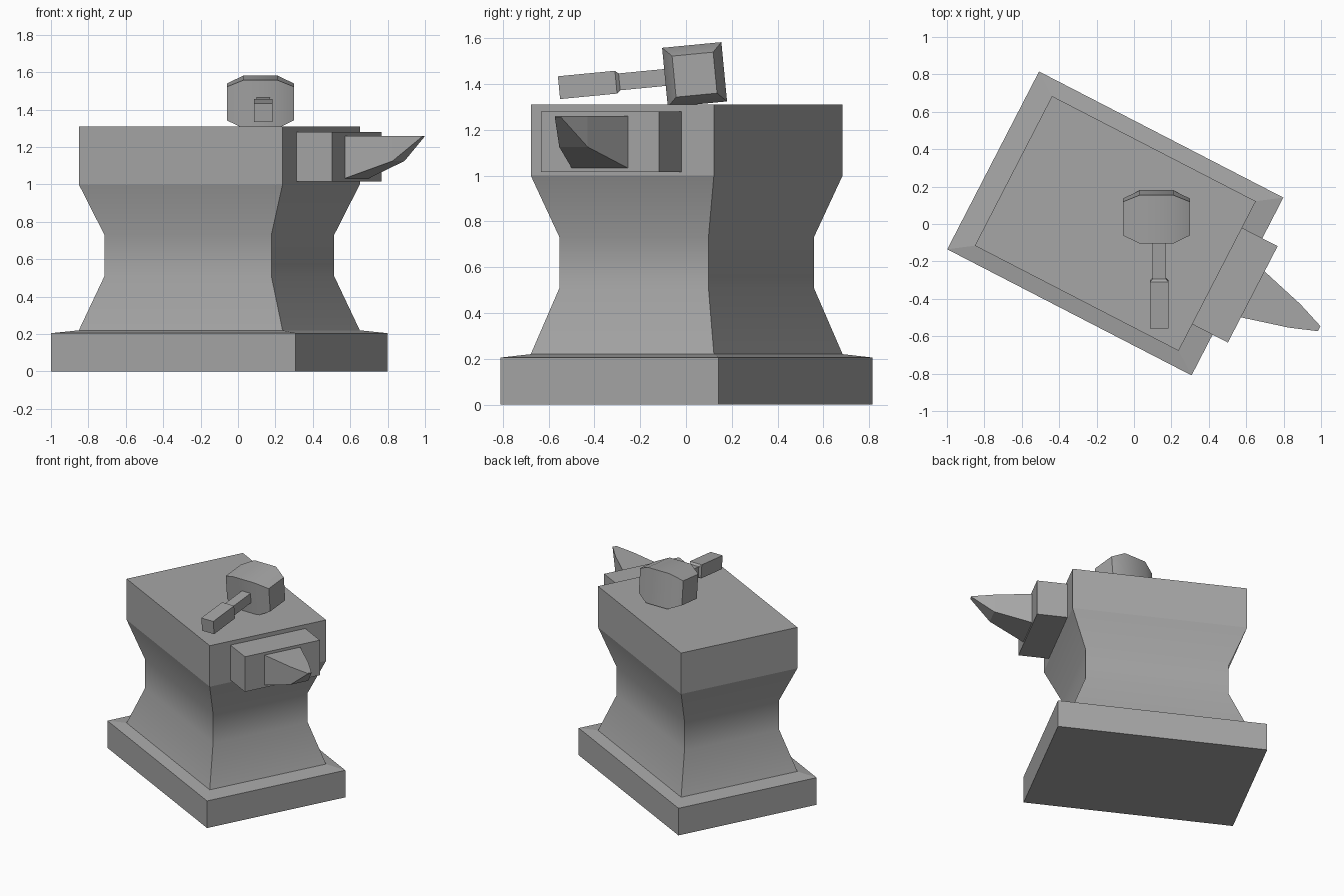
import bpy, bmesh, math
from mathutils import Matrix, Vector

cube = bpy.data.objects.get("Cube")
if cube:
    bpy.data.objects.remove(cube, do_unlink=True)

iron = bpy.data.materials.new("iron grey")
iron.use_nodes = True
colour = (0.38, 0.38, 0.38, 1)
iron.diffuse_color = colour
iron.node_tree.nodes["Principled BSDF"].inputs["Base Color"].default_value = colour

# Maps (distance along axis, width, height) to a local point
AXES = {
    "X": lambda t, a, b: Vector((t, a, b)),
    "Y": lambda t, a, b: Vector((a, t, b)),
    "Z": lambda t, a, b: Vector((a, b, t)),
}


def loft(name, axis, rings, matrix, caps=(True, True), smooth=False):
    """Rectangular rings (position, half width, low, high) skinned along an axis."""
    bm = bmesh.new()
    place = AXES[axis]
    loops = []
    for t, w, lo, hi in rings:
        corners = ((-w, lo), (w, lo), (w, hi), (-w, hi))
        loops.append([bm.verts.new(place(t, a, b)) for a, b in corners])
    for low, high in zip(loops, loops[1:]):
        for i in range(4):
            j = (i + 1) % 4
            bm.faces.new((low[i], low[j], high[j], high[i]))
    if caps[0]:
        bm.faces.new(loops[0][::-1])
    if caps[1]:
        bm.faces.new(loops[-1])
    # The Y axis mapping mirrors the winding
    if axis == "Y":
        bmesh.ops.reverse_faces(bm, faces=bm.faces[:])
    mesh = bpy.data.meshes.new(name)
    bm.to_mesh(mesh)
    bm.free()
    mesh.materials.append(iron)
    obj = bpy.data.objects.new(name, mesh)
    bpy.context.collection.objects.link(obj)
    obj.matrix_world = matrix
    if smooth:
        bpy.ops.object.select_all(action="DESELECT")
        obj.select_set(True)
        bpy.context.view_layer.objects.active = obj
        bpy.ops.object.shade_smooth_by_angle(angle=math.radians(35))
    return obj


def centred(t, w, h):
    return (t, w, -h, h)


# Anvil, turned on its stand
anvil = Matrix.Translation((-0.1, 0.003, 0)) @ Matrix.Rotation(math.radians(-27.3), 4, "Z")
foot, body, waist = (0.735, 0.535), (0.613, 0.45), (0.502, 0.366)

loft("anvil_base", "Z",
     [centred(0, *foot), centred(0.205, *foot), centred(0.22, *body)],
     anvil, caps=(True, False))
loft("anvil_waist", "Z",
     [centred(0.22, *body), centred(0.51, *waist), centred(0.73, *waist), centred(1.0, *body)],
     anvil, caps=(False, False), smooth=True)
loft("anvil_top", "Z", [centred(1.0, *body), centred(1.31, *body)],
     anvil, caps=(False, True))
loft("horn_block", "X", [(0.6, 0.29, 1.015, 1.28), (0.827, 0.29, 1.015, 1.28)], anvil)
loft("horn", "X",
     [(0.82, 0.14, 1.03, 1.26), (1.078, 0.07, 1.125, 1.26), (1.227, 0.015, 1.255, 1.26)],
     anvil)

# Hammer resting on the top, its handle tipped down toward the front
hammer = Matrix.Translation((0.12, 0.0375, 1.441)) @ Matrix.Rotation(math.radians(5.5), 4, "X")
loft("hammer_head", "X",
     [centred(-0.18, 0.09, 0.09), centred(-0.09, 0.13, 0.13),
      centred(0.09, 0.13, 0.13), centred(0.18, 0.09, 0.09)],
     hammer, smooth=True)
handle = hammer @ Matrix.Translation((0.015, 0, 0))
loft("hammer_handle", "Y",
     [centred(-0.595, 0.05, 0.05), centred(-0.345, 0.05, 0.05),
      centred(-0.33, 0.036, 0.037), centred(-0.12, 0.036, 0.037)],
     handle)
